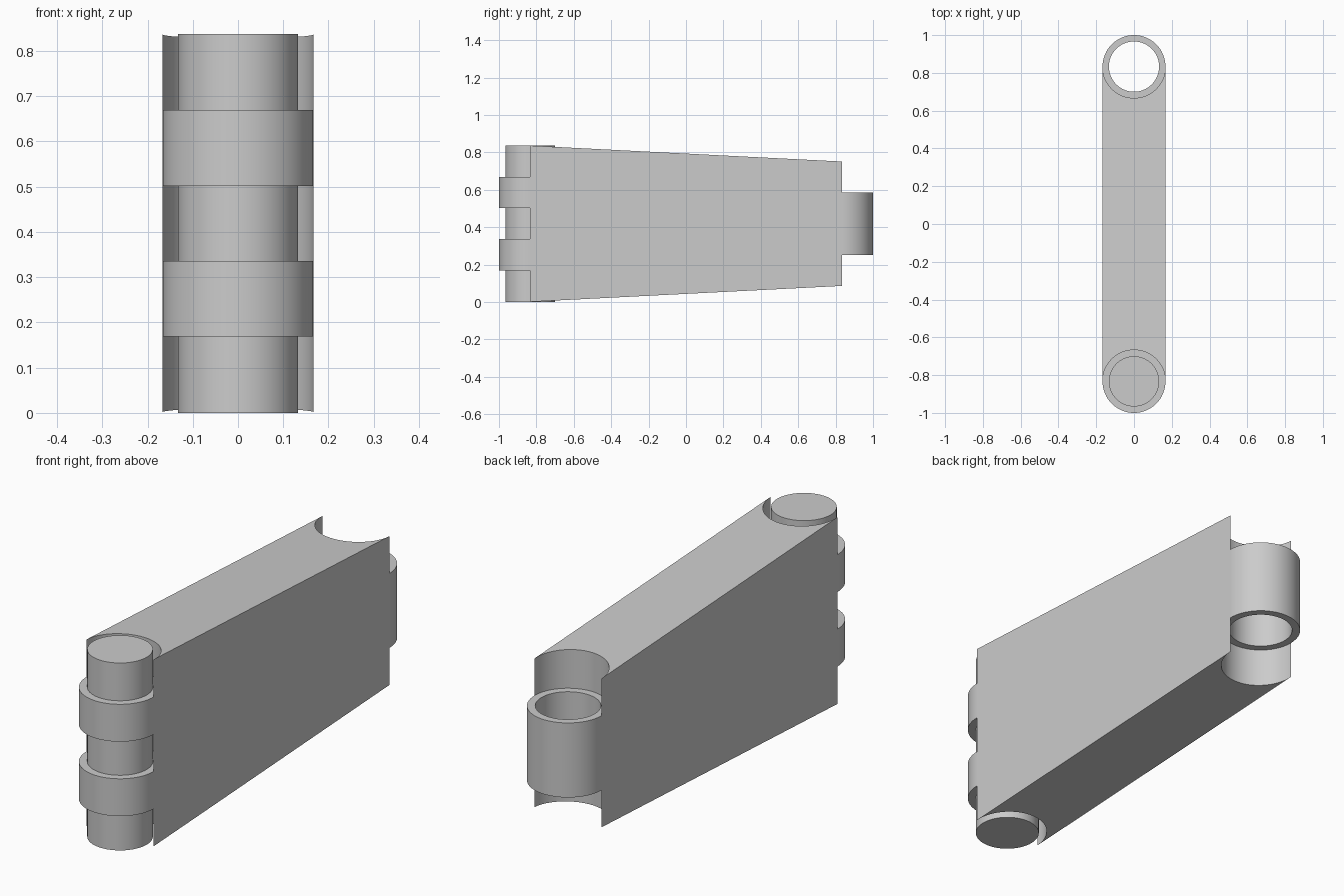
import bpy, bmesh, math

cube = bpy.data.objects.get("Cube")
if cube:
    bpy.data.objects.remove(cube, do_unlink=True)

R = 1 / 6            # half thickness and knuckle radius
PIN_R = 0.133
HINGE = 5 / 6        # distance of each hinge axis from the centre
MID = 0.419
SEG = 64

grey = bpy.data.materials.new("plain grey")
grey.use_nodes = True
colour = (0.6, 0.6, 0.6, 1)
grey.diffuse_color = colour
grey.node_tree.nodes["Principled BSDF"].inputs["Base Color"].default_value = colour


def finish(name, bm):
    bmesh.ops.recalc_face_normals(bm, faces=bm.faces)
    mesh = bpy.data.meshes.new(name)
    bm.to_mesh(mesh)
    bm.free()
    mesh.materials.append(grey)
    obj = bpy.data.objects.new(name, mesh)
    bpy.context.collection.objects.link(obj)
    bpy.ops.object.select_all(action="DESELECT")
    obj.select_set(True)
    bpy.context.view_layer.objects.active = obj
    bpy.ops.object.shade_smooth_by_angle(angle=math.radians(30))
    return obj


def arc(y, start, stop, radius=R):
    """Points round a hinge axis, from step start to step stop."""
    return [(radius * math.cos(i * math.tau / SEG),
             y + radius * math.sin(i * math.tau / SEG))
            for i in range(start, stop)]


def sleeve(name, y, z0, z1):
    """Open tube around a hinge axis."""
    bm = bmesh.new()
    rings = [[bm.verts.new((px, py, z)) for px, py in arc(y, 0, SEG, r)]
             for r, z in ((R, z0), (R, z1), (PIN_R, z1), (PIN_R, z0))]
    for k in range(4):
        a, b = rings[k], rings[(k + 1) % 4]
        for i in range(SEG):
            j = (i + 1) % SEG
            bm.faces.new((a[i], a[j], b[j], b[i]))
    return finish(name, bm)


# Tapered link body with a round hollow at each end
outline = arc(-HINGE, 0, SEG // 2 + 1) + arc(HINGE, SEG // 2, SEG + 1)
bm = bmesh.new()


def half_height(y):
    return 0.375 - 0.0425 * y / HINGE


low = [bm.verts.new((x, y, MID - half_height(y))) for x, y in outline]
high = [bm.verts.new((x, y, MID + half_height(y))) for x, y in outline]
bm.faces.new(low)
bm.faces.new(high)
for i in range(len(outline)):
    j = (i + 1) % len(outline)
    bm.faces.new((low[i], low[j], high[j], high[i]))
finish("link_body", bm)

# Hinge pin
bm = bmesh.new()
bmesh.ops.create_cone(bm, cap_ends=True, segments=SEG, radius1=PIN_R,
                      radius2=PIN_R, depth=2 * MID)
bmesh.ops.translate(bm, verts=bm.verts, vec=(0, -HINGE, MID))
finish("hinge_pin", bm)

# Two knuckles hold the pin, one open knuckle at the back
sleeve("lower_front_knuckle", -HINGE, MID - 0.25, MID - 0.083)
sleeve("upper_front_knuckle", -HINGE, MID + 0.083, MID + 0.25)
sleeve("back_knuckle", HINGE, MID - R, MID + R)
